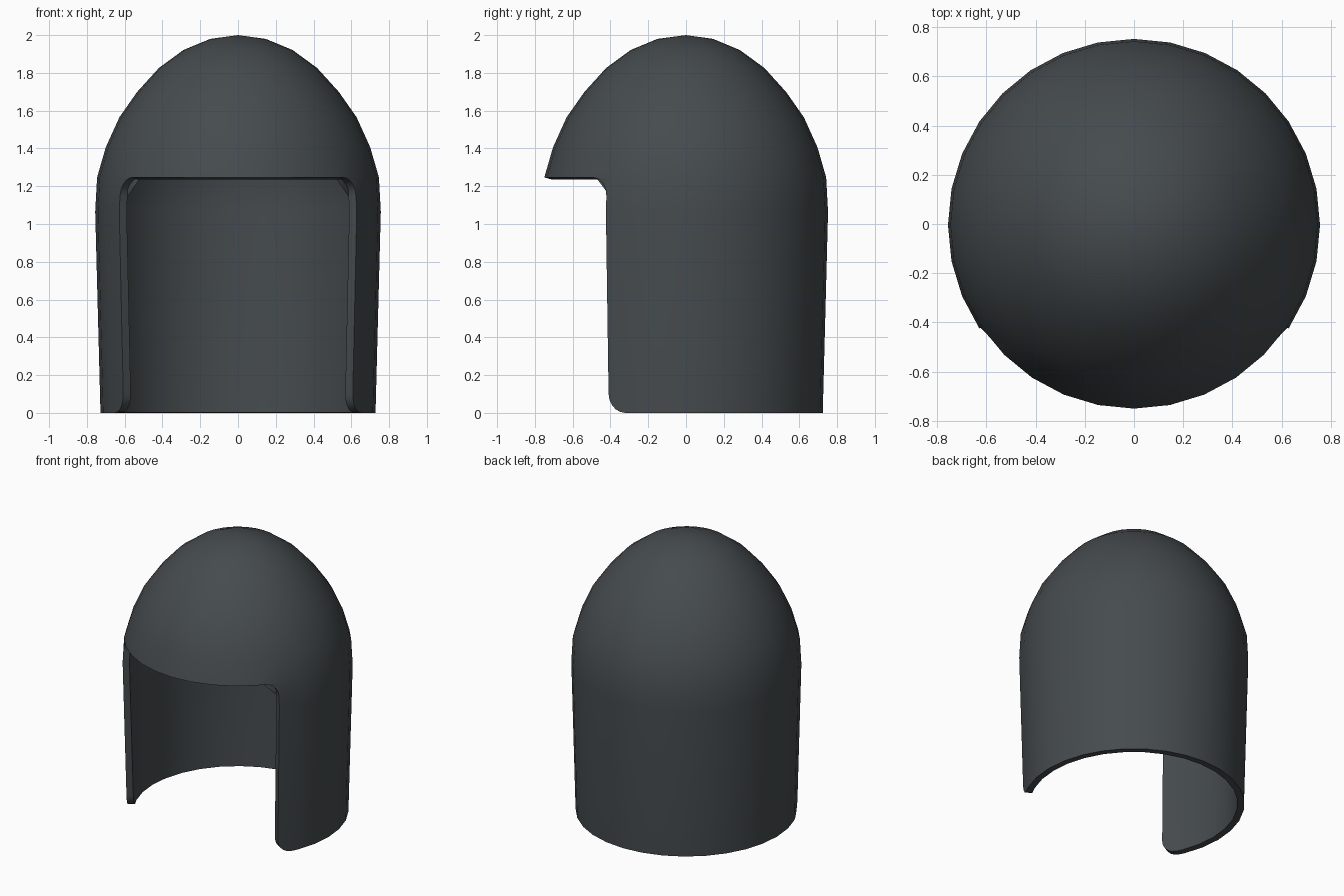
import bpy, bmesh
from math import sin, cos, pi, radians
from mathutils import Vector

if "Cube" in bpy.data.objects:
    bpy.data.objects.remove(bpy.data.objects["Cube"])

N = 32
# (radius, height) of each ring, from just under the crown to the hem
RINGS = [(0.147, 1.98), (0.289, 1.921), (0.419, 1.826), (0.534, 1.699), (0.628, 1.565),
         (0.70, 1.406), (0.746, 1.247), (0.756, 1.065), (0.728, 0.0)]
DOME, WAIST, HEM = 6, 7, 8

bm = bmesh.new()
pole = bm.verts.new((0, 0, 2))
grid = [[bm.verts.new((r * cos(2 * pi * k / N), r * sin(2 * pi * k / N) - 0.004, z))
         for k in range(N)] for r, z in RINGS]

# full dome and wall; the front opening spans columns 19 to 28
opening, quads = [], {}
for k in range(N):
    j = (k + 1) % N
    bm.faces.new((pole, grid[0][k], grid[0][j]))
    for i in range(HEM):
        f = bm.faces.new((grid[i][k], grid[i + 1][k], grid[i + 1][j], grid[i][j]))
        quads[i, k] = f
        if i >= DOME and 19 <= k <= 28:
            opening.append(f)


def round_corner(face, corner, along, down, radius=0.1, steps=5):
    """Split a rounded corner off a face; return (corner piece, remainder)."""
    c = corner.co.copy()
    ends = []
    for other in (along, down):
        e = bm.edges.get((corner, other))
        ends.append(bmesh.utils.edge_split(e, corner, radius / e.calc_length())[1])
    a, b = ends[0].co - c, ends[1].co - c
    arc = [c + a * (1 - sin(t)) + b * (1 - cos(t))
           for t in (pi / 2 * s / steps for s in range(1, steps))]
    new, _ = bmesh.utils.face_split(face, ends[0], ends[1], coords=arc)
    return (face, new) if corner in face.verts else (new, face)


# rounded corners of the opening: filled at the top, trimmed at the hem
remove = set(opening)
for edge, out, col_in, col_open in ((19, 18, 18, 19), (29, 30, 29, 28)):
    inner = edge + (edge - out)
    q = quads[DOME, col_open]
    fillet, rest = round_corner(q, grid[DOME][edge], grid[DOME][inner], grid[WAIST][edge])
    remove.discard(fillet)
    remove.add(rest)
    piece, _ = round_corner(quads[HEM - 1, col_in], grid[HEM][edge],
                            grid[HEM][out], grid[WAIST][edge])
    remove.add(piece)
bmesh.ops.delete(bm, geom=list(remove), context='FACES')

mesh = bpy.data.meshes.new("hood_shell")
bm.to_mesh(mesh)
bm.free()
hood = bpy.data.objects.new("hood_shell", mesh)
bpy.context.collection.objects.link(hood)

# dark slate colour
mat = bpy.data.materials.new("dark_slate")
mat.diffuse_color = (0.06, 0.07, 0.075, 1)
mat.use_nodes = True
mat.node_tree.nodes["Principled BSDF"].inputs["Base Color"].default_value = mat.diffuse_color
mesh.materials.append(mat)

# shell thickness, inward
sol = hood.modifiers.new("thickness", 'SOLIDIFY')
sol.thickness = 0.045
sol.offset = -1
bpy.context.view_layer.objects.active = hood
hood.select_set(True)
bpy.ops.object.modifier_apply(modifier=sol.name)
bpy.ops.object.shade_smooth_by_angle(angle=radians(35))
